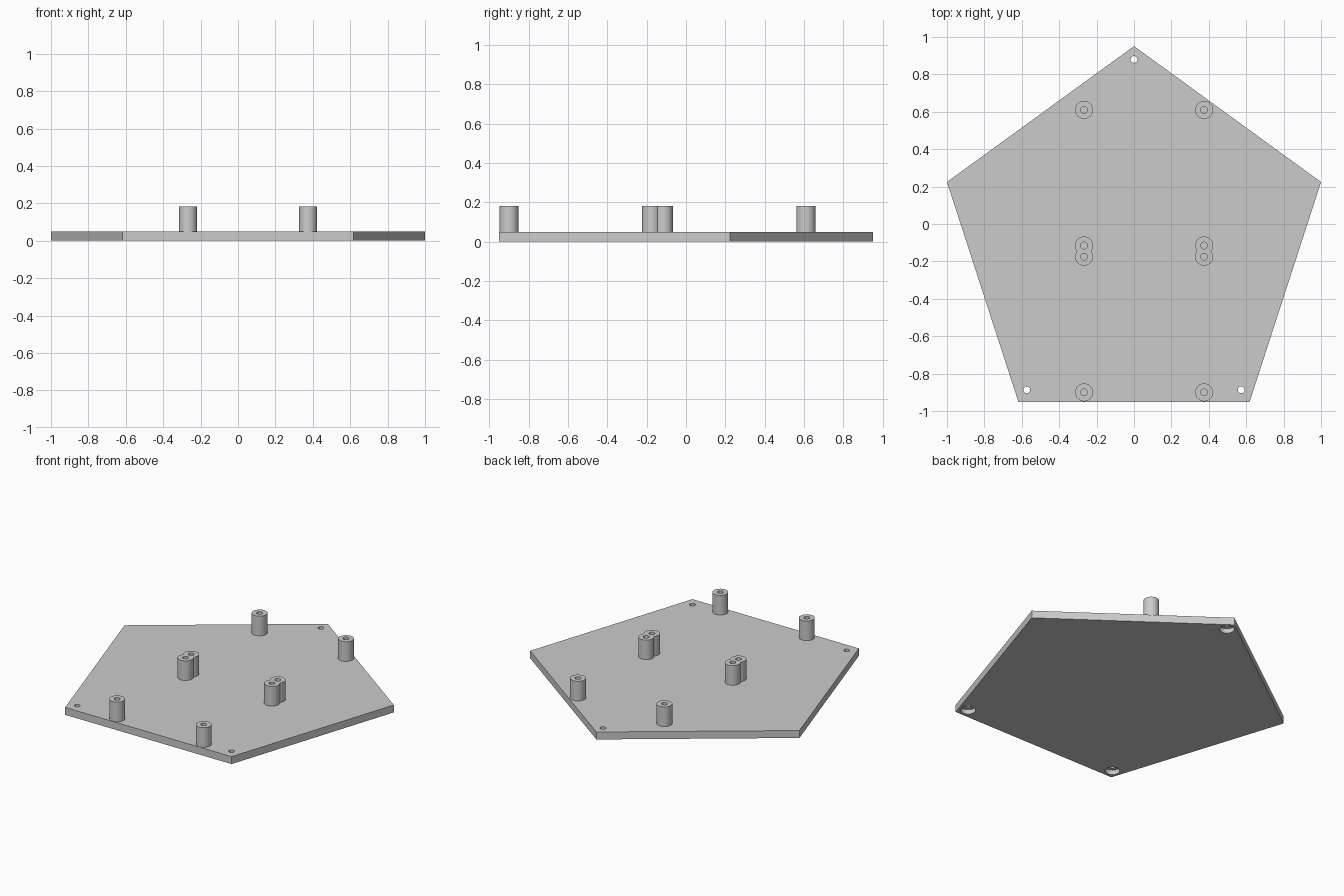
import bpy, bmesh, math
from mathutils import Matrix

if "Cube" in bpy.data.objects:
    bpy.data.objects.remove(bpy.data.objects["Cube"])

PLATE_TOP, BOSS_TOP = 0.05, 0.182
BOSS_R, HOLE_R = 0.048, 0.018

grey = bpy.data.materials.new("light_grey")
grey.diffuse_color = (0.6, 0.6, 0.6, 1)
grey.use_nodes = True
grey.node_tree.nodes["Principled BSDF"].inputs["Base Color"].default_value = grey.diffuse_color


def prism(name, x, y, radius, z0, z1, sides=48, turn=0.0):
    """Upright prism or cylinder between two heights."""
    bm = bmesh.new()
    bmesh.ops.create_cone(bm, cap_ends=True, segments=sides, radius1=radius,
                          radius2=radius, depth=z1 - z0)
    bm.transform(Matrix.Translation((x, y, (z0 + z1) / 2)) @ Matrix.Rotation(turn, 4, "Z"))
    mesh = bpy.data.meshes.new(name)
    bm.to_mesh(mesh)
    bm.free()
    mesh.materials.append(grey)
    obj = bpy.data.objects.new(name, mesh)
    bpy.context.collection.objects.link(obj)
    return obj


def combine(obj, other, operation):
    """Apply a boolean and discard the helper."""
    other.hide_render = True
    mod = obj.modifiers.new("combine", "BOOLEAN")
    mod.operation, mod.solver, mod.object = operation, "EXACT", other
    bpy.context.view_layer.objects.active = obj
    bpy.ops.object.modifier_apply(modifier=mod.name)
    bpy.data.objects.remove(other)


def smooth(obj):
    bpy.ops.object.select_all(action="DESELECT")
    obj.select_set(True)
    bpy.context.view_layer.objects.active = obj
    bpy.ops.object.shade_smooth_by_angle(angle=math.radians(30))


# Pentagonal base plate, one corner towards the back
outer = 1 / math.cos(math.radians(18))
bm = bmesh.new()
ring = [bm.verts.new((outer * math.cos(a), outer * math.sin(a) - 0.1005, 0))
        for a in (math.radians(90 + 72 * i) for i in range(5))]
base = bm.faces.new(ring)
up = bmesh.ops.extrude_face_region(bm, geom=[base])
bmesh.ops.translate(bm, vec=(0, 0, PLATE_TOP),
                    verts=[g for g in up["geom"] if isinstance(g, bmesh.types.BMVert)])
bmesh.ops.recalc_face_normals(bm, faces=bm.faces)
mesh = bpy.data.meshes.new("base_plate")
bm.to_mesh(mesh)
bm.free()
mesh.materials.append(grey)
plate = bpy.data.objects.new("base_plate", mesh)
bpy.context.collection.objects.link(plate)

# Corner screw holes with wider recesses underneath
for x, y in ((0, 0.88), (-0.573, -0.887), (0.573, -0.887)):
    combine(plate, prism("screw_hole", x, y, HOLE_R, -0.1, 0.2), "DIFFERENCE")
    combine(plate, prism("screw_recess", x, y, 0.045, -0.1, 0.03), "DIFFERENCE")
smooth(plate)

# Standoffs: single at the ends, overlapping pairs in the middle
for side, x in (("left", -0.267), ("right", 0.375)):
    for place, ys in (("back", (0.61,)), ("middle", (-0.115, -0.175)), ("front", (-0.9,))):
        boss = prism(f"{side}_{place}_standoff", x, ys[0], BOSS_R, PLATE_TOP, BOSS_TOP)
        for y in ys[1:]:
            combine(boss, prism("twin", x, y, BOSS_R, PLATE_TOP, BOSS_TOP), "UNION")
        for y in ys:
            combine(boss, prism("bore", x, y, HOLE_R, 0, 0.3), "DIFFERENCE")
        smooth(boss)
